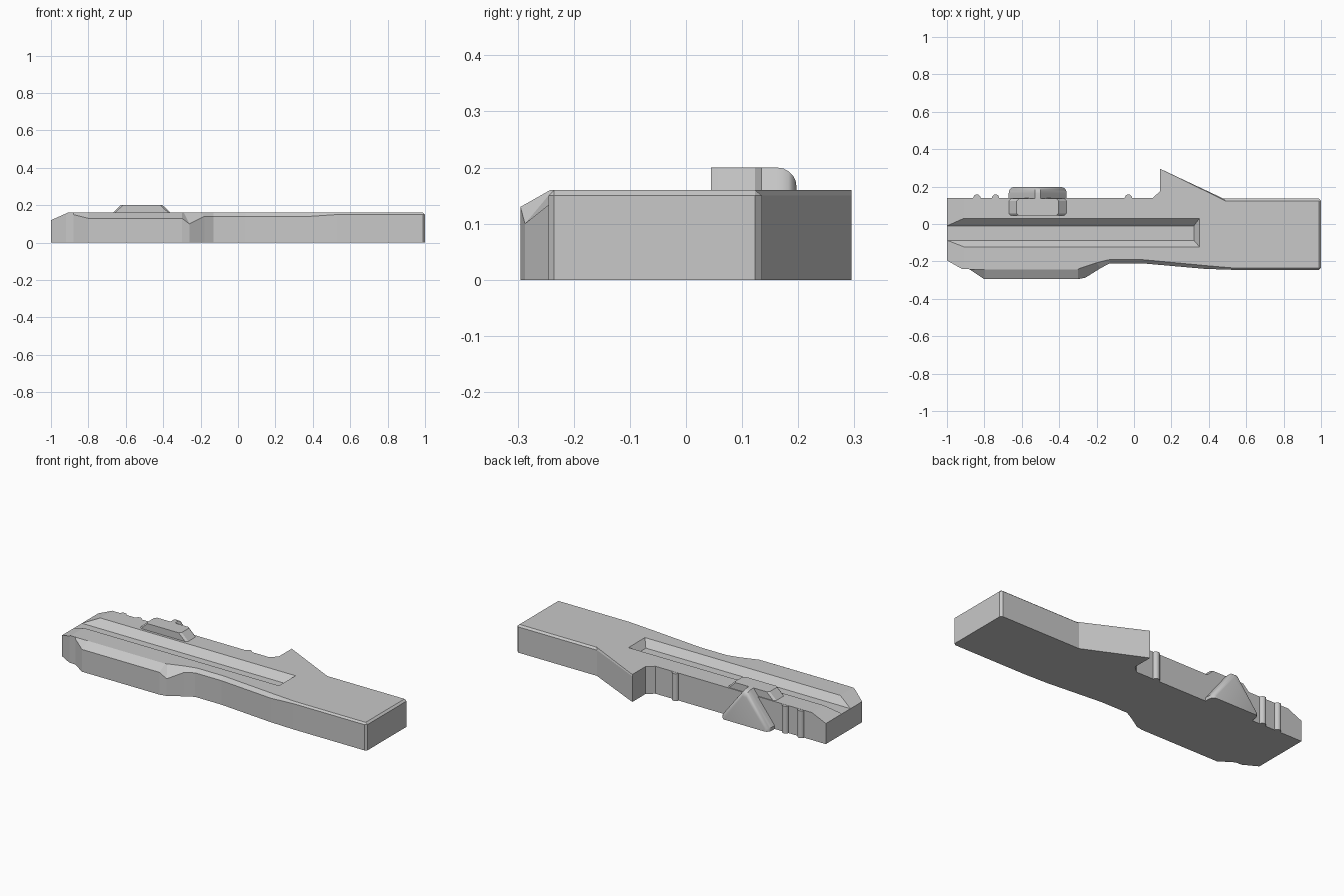
import bpy, bmesh, math
from mathutils import Vector

cube = bpy.data.objects.get("Cube")
if cube:
    bpy.data.objects.remove(cube)

grey = bpy.data.materials.new("plain grey")
grey.use_nodes = True
COLOUR = (0.58, 0.58, 0.58, 1)
grey.diffuse_color = COLOUR
grey.node_tree.nodes["Principled BSDF"].inputs["Base Color"].default_value = COLOUR


def finish(name, bm):
    bmesh.ops.remove_doubles(bm, verts=bm.verts, dist=0.0005)
    bmesh.ops.recalc_face_normals(bm, faces=bm.faces)
    mesh = bpy.data.meshes.new(name)
    bm.to_mesh(mesh)
    bm.free()
    mesh.materials.append(grey)
    ob = bpy.data.objects.new(name, mesh)
    bpy.context.collection.objects.link(ob)
    return ob


def loft(rings):
    """Skin a list of equally long closed rings and cap both ends."""
    bm = bmesh.new()
    rows = [[bm.verts.new(p) for p in ring] for ring in rings]
    n = len(rows[0])
    for a, b in zip(rows, rows[1:]):
        for i in range(n):
            j = (i + 1) % n
            bm.faces.new((a[i], a[j], b[j], b[i]))
    bm.faces.new(rows[0])
    bm.faces.new(rows[-1])
    return bm


def smooth(ob):
    bpy.ops.object.select_all(action="DESELECT")
    ob.select_set(True)
    bpy.context.view_layer.objects.active = ob
    bpy.ops.object.shade_smooth_by_angle(angle=math.radians(35))


TOP = 0.16
# Body outline: x, y, shoulder height, then inward shift to the top edge
outline = [
    (-1, -.195, .15, 0, 0), (-.92, -.24, .15, 0, 0), (-.88, -.242, .15, 0, 0),
    (-.80, -.295, .13, 0, .053), (-.30, -.295, .13, 0, .053),
    (-.26, -.287, .10, -.03, .05), (-.18, -.237, .14, -.02, .03),
    (-.13, -.21, .14, 0, .02), (.04, -.21, .14, 0, .02),
    (.38, -.24, .14, 0, .018), (.53, -.245, .15, 0, .01),
    (.988, -.245, .15, 0, .01), (1, -.235, .15, -.012, 0),
    (1, .123, .15, -.012, 0), (.988, .135, .15, 0, -.012),
    (.48, .135, .15, .01, -.012),
    (.14, .295, .15, 0, 0), (.14, .175, .15, 0, 0),
    (.10, .14, .15, 0, 0), (-1, .14, .15, 0, 0),
]
bm = loft([
    [(x, y, 0) for x, y, z, dx, dy in outline],
    [(x, y, z) for x, y, z, dx, dy in outline],
    [(x + dx, y + dy, TOP) for x, y, z, dx, dy in outline],
])
# Sloped nose
cut = bmesh.ops.bisect_plane(
    bm, geom=bm.verts[:] + bm.edges[:] + bm.faces[:], dist=1e-5,
    plane_co=(-.91, 0, TOP), plane_no=Vector((-.04, 0, .09)).normalized(),
    clear_outer=True)
rim = [e for e in bm.edges if e.is_boundary]
bmesh.ops.holes_fill(bm, edges=rim, sides=0)
body = finish("body", bm)


# Tapered groove along the top
def groove_ring(z, y0, y1, end):
    return [(-1.1, y0, z), (end, y0, z), (end, y1, z), (-1.1, y1, z)]


cutter = finish("groove_cutter", loft([
    groove_ring(.12, -.087, -.01, .32),
    groove_ring(.20, -.157, .07, .38),
]))
cutter.hide_render = True
mod = body.modifiers.new("groove", "BOOLEAN")
mod.operation = "DIFFERENCE"
mod.solver = "EXACT"
mod.object = cutter
bpy.context.view_layer.objects.active = body
bpy.ops.object.modifier_apply(modifier=mod.name)
bpy.data.objects.remove(cutter)

# Round grip ribs on the back wall
for i, x in enumerate((-.84, -.74, -.03)):
    ring = [(x + .02 * math.cos(a), .138 + .02 * math.sin(a))
            for a in (math.tau * k / 16 for k in range(16))]
    rib = finish(f"grip_rib_{i + 1}", loft(
        [[(px, py, z) for px, py in ring] for z in (0, TOP - .001)]))
    smooth(rib)

# Triangular button with a rounded outer rim
MID = -.515
profile = [(-.155, 0), (.155, 0), (.155, .02), (.015, .2), (-.015, .2), (-.155, .02)]
steps = [(.125, 1)]
for k in range(6):
    a = math.pi / 2 * k / 5
    steps.append((.163 + .034 * math.sin(a), 1 - .17 * (1 - math.cos(a))))
button = finish("side_button", loft(
    [[(MID + px * s, y, pz * s) for px, pz in profile] for y, s in steps]))
smooth(button)


# Raised catch on the top, sloped at both ends with clipped corners
def catch_ring(z, half):
    c = .012
    pts = [(-half, .045 + c), (-half + c, .045), (half - c, .045), (half, .045 + c),
           (half, .135 - c), (half - c, .135), (-half + c, .135), (-half, .135 - c)]
    return [(MID + x, y, z) for x, y in pts]


finish("top_catch", loft([catch_ring(.15, .165), catch_ring(.2, .112)]))
